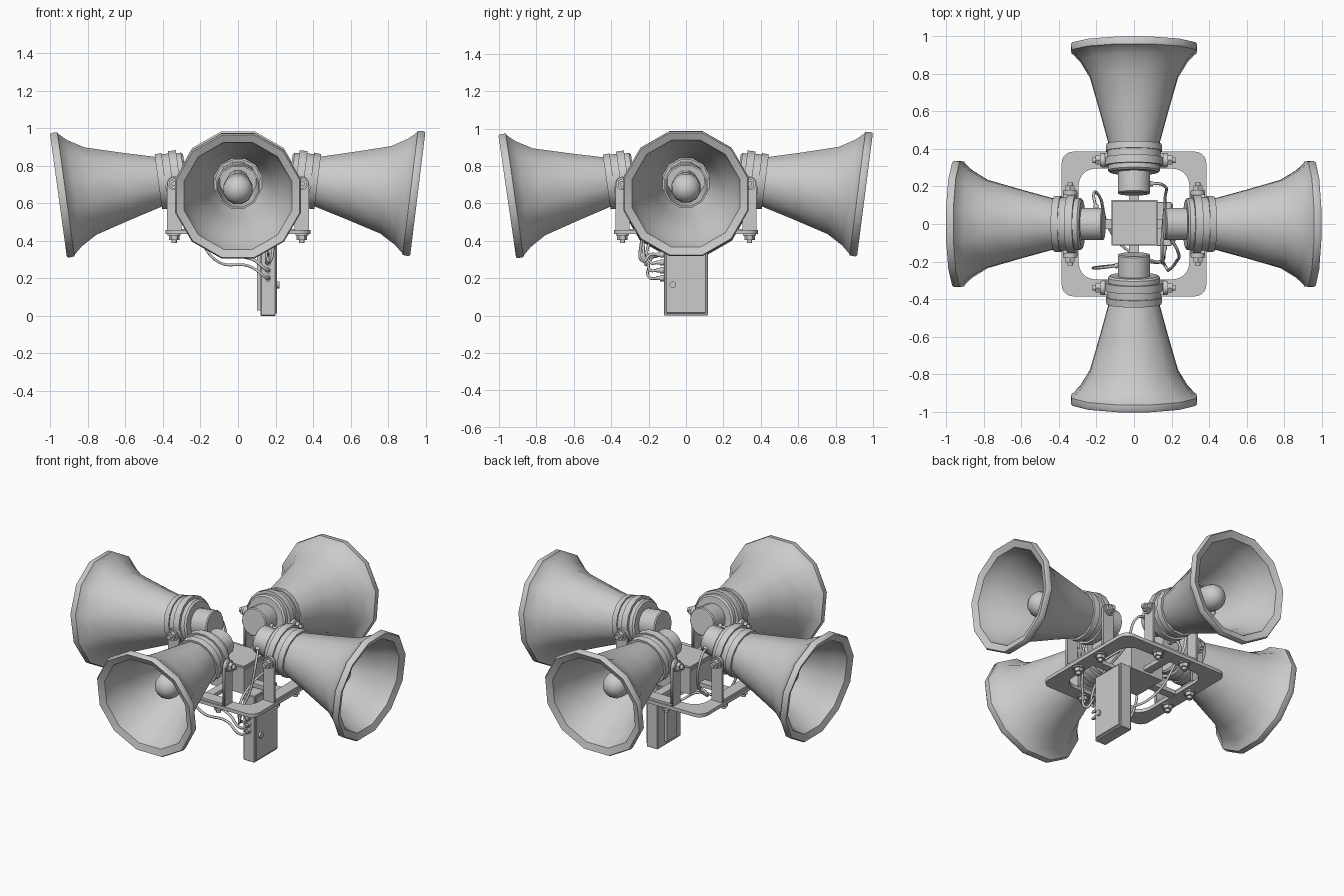
import bpy, bmesh
from math import sin, cos, pi, radians
from mathutils import Matrix, Vector

if "Cube" in bpy.data.objects:
    bpy.data.objects.remove(bpy.data.objects["Cube"])


def finish(name, bm, matrix=None, smooth=None):
    bmesh.ops.recalc_face_normals(bm, faces=bm.faces)
    me = bpy.data.meshes.new(name)
    bm.to_mesh(me)
    bm.free()
    ob = bpy.data.objects.new(name, me)
    bpy.context.collection.objects.link(ob)
    if matrix:
        ob.matrix_world = matrix
    if smooth:
        bpy.ops.object.select_all(action='DESELECT')
        ob.select_set(True)
        bpy.context.view_layer.objects.active = ob
        bpy.ops.object.shade_smooth_by_angle(angle=radians(smooth))
    return ob


def lathe(name, profile, n, matrix, smooth=40, closed=False):
    """Spin (axial, radius) points round local X."""
    bm = bmesh.new()
    rings = []
    for t, r in profile:
        if r == 0:
            rings.append([bm.verts.new((t, 0, 0))] * n)
        else:
            rings.append([bm.verts.new((t, r * cos(a), r * sin(a)))
                          for a in (2 * pi * (i + .5) / n for i in range(n))])
    pairs = list(zip(rings, rings[1:]))
    if closed:
        pairs.append((rings[-1], rings[0]))
    for a, b in pairs:
        for i in range(n):
            j = (i + 1) % n
            bm.faces.new(dict.fromkeys((a[i], a[j], b[j], b[i])))
    return finish(name, bm, matrix, smooth)


def box(name, lo, hi, bevel=0, matrix=None):
    lo, hi = Vector(lo), Vector(hi)
    bm = bmesh.new()
    bmesh.ops.create_cube(bm, size=1, matrix=Matrix.Translation((lo + hi) / 2)
                          @ Matrix.Diagonal((*(hi - lo), 1)))
    if bevel:
        bmesh.ops.bevel(bm, geom=bm.edges[:], offset=bevel, segments=1, affect='EDGES')
    return finish(name, bm, matrix)


def bolt(name, start, axis, matrix=None):
    """Washer, hex head and stub, pointing along axis."""
    m = (matrix or Matrix()) @ Matrix.Translation(start) @ \
        Vector(axis).to_track_quat('X', 'Z').to_matrix().to_4x4()
    lathe(name + "_washer", [(0, 0), (0, .036), (.01, .036), (.01, 0)], 12, m)
    lathe(name + "_head", [(.01, 0), (.01, .028), (.032, .028), (.032, 0)], 6, m, 20)
    lathe(name + "_stub", [(.03, 0), (.03, .015), (.05, .015), (.05, 0)], 8, m, 50)


def cable(name, pts, r=.008):
    cu = bpy.data.curves.new(name, 'CURVE')
    cu.dimensions = '3D'
    cu.bevel_depth, cu.bevel_resolution, cu.resolution_u = r, 1, 6
    cu.use_fill_caps = True
    sp = cu.splines.new('BEZIER')
    sp.bezier_points.add(len(pts) - 1)
    for p, co in zip(sp.bezier_points, pts):
        p.co = co
        p.handle_left_type = p.handle_right_type = 'AUTO'
    bpy.context.collection.objects.link(bpy.data.objects.new(name, cu))


def plate(name, loops, half, matrix):
    """Flat plate from outline loops (inner loops become holes)."""
    cu = bpy.data.curves.new(name, 'CURVE')
    cu.dimensions, cu.fill_mode, cu.extrude = '2D', 'BOTH', half
    for pts in loops:
        sp = cu.splines.new('POLY')
        sp.points.add(len(pts) - 1)
        for p, (x, y) in zip(sp.points, pts):
            p.co = (x, y, 0, 1)
        sp.use_cyclic_u = True
    ob = bpy.data.objects.new(name, cu)
    bpy.context.collection.objects.link(ob)
    ob.matrix_world = matrix


def rounded_square(h, r, n=5):
    return [((h - r) * sx + r * cos(a0 + k * pi / 2 / n), (h - r) * sy + r * sin(a0 + k * pi / 2 / n))
            for sx, sy, a0 in ((1, 1, 0), (-1, 1, pi / 2), (-1, -1, pi), (1, -1, 3 * pi / 2))
            for k in range(n + 1)]


# Horn wall, outside then back down the inside
HORN = [(.08, .137), (.26, .187), (.45, .243), (.535, .295), (.578, .335), (.582, .345),
        (.612, .347), (.622, .34), (.606, .298), (.53, .278), (.45, .231), (.26, .175), (.06, .125)]
COLLAR = [(-.065, 0), (-.065, .13), (-.055, .14), (-.03, .14), (-.03, .157), (.012, .157),
          (.012, .145), (.048, .145), (.048, .153), (.085, .15), (.085, .12), (.06, .12), (.06, 0)]
DRIVER = [(-.18, 0), (-.18, .082), (-.174, .088), (-.06, .088)]
TUBE = [(.05, .105), (.27, .122), (.27, .112), (.05, .098)]
BULLET = [(.06, .06), (.3, .078)] + [(.375 + .08 * sin(a), .08 * cos(a))
                                    for a in (0, .4, .8, 1.2)] + [(.455, 0)]

# Four horns with their brackets
for side, ang, tilt in (("right", 0, 7.0), ("back", 90, 7.3), ("left", 180, 7.8), ("front", 270, 8.2)):
    turn = Matrix.Rotation(radians(ang), 4, 'Z')
    m = turn @ Matrix.Translation((.34, 0, .726)) @ Matrix.Rotation(radians(tilt), 4, 'Y')
    lathe(side + "_horn", HORN, 12, m)
    lathe(side + "_collar", COLLAR, 16, m, 35)
    lathe(side + "_driver", DRIVER, 16, m, 35)
    lathe(side + "_inner_tube", TUBE, 12, m, 40, closed=True)
    lathe(side + "_bullet", BULLET, 12, m)
    # U bracket: base strap and two round-topped arms
    box(side + "_bracket_base", (.302, -.17, .455), (.378, .17, .471), 0, turn)
    arm = [(-.038, -.25), (.038, -.25)] + [(.038 * cos(k * pi / 8), .038 * sin(k * pi / 8)) for k in range(9)]
    for s in (-1, 1):
        am = turn @ Matrix.Translation((.34, s * .164, .705)) @ Matrix.Rotation(pi / 2, 4, 'X')
        plate(side + "_bracket_arm", [arm], .009, am)
        bolt(side + "_pivot_bolt", (.34, s * .172, .705), (0, s, 0), turn)
        bolt(side + "_frame_bolt", (.34, s * .1, .437), (0, 0, -1), turn)

# Square mounting frame
plate("mounting_frame", [rounded_square(.385, .06), rounded_square(.295, .09)], .011,
      Matrix.Translation((0, 0, .446)))

# Centre junction box and cross bars
box("centre_box", (-.115, -.11, .42), (.12, .122, .6))
box("centre_box_lid", (-.12, -.115, .575), (.125, .127, .59))
box("cross_bar_y", (-.027, -.31, .436), (.027, .31, .462))
box("cross_bar_x", (-.31, -.027, .436), (.31, .027, .462))

# Control box with door, rear rail and latch
box("control_box", (.12, -.118, 0), (.2, .118, .43), .004)
box("control_box_door", (.196, -.108, .012), (.207, .108, .42), .003)
box("control_box_rail", (.102, -.05, .03), (.122, .05, .44))
lathe("door_latch", [(0, 0), (0, .018), (.014, .018), (.014, 0)], 10,
      Matrix.Translation((.206, -.07, .165)))

# Cable glands and cables
ROUTES = {
    "front": [(-.08, -.22, .73), (-.15, -.23, .71), (-.21, -.235, .6), (-.19, -.23, .4), (-.1, -.22, .285), (.06, -.2, .265)],
    "left": [(-.2, .08, .73), (-.215, .15, .7), (-.18, .14, .52), (-.13, -.03, .36), (-.02, -.15, .32), (.08, -.19, .3)],
    "back": [(.08, .215, .73), (.15, .21, .71), (.165, .13, .56), (.15, -.08, .48), (.15, -.19, .4)],
    "right": [(.2, -.08, .73), (.235, -.15, .68), (.225, -.2, .5), (.19, -.24, .38), (.17, -.23, .29)],
}
for k, (side, pts) in enumerate(ROUTES.items()):
    z = .2 + .042 * k
    gm = Matrix.Translation((.16, -.117, z)) @ Matrix.Rotation(-pi / 2, 4, 'Z')
    lathe("cable_gland", [(0, 0), (0, .018), (.022, .018), (.022, .012), (.04, .012), (.04, 0)], 8, gm, 50)
    cable(side + "_cable", pts + [(.155, -.19, z), (.16, -.15, z)])
    lathe(side + "_driver_gland", [(-.01, 0), (-.01, .015), (.02, .015), (.02, 0)], 8,
          Matrix.Translation(pts[0]) @ (Vector(pts[1]) - Vector(pts[0])).to_track_quat('X', 'Z').to_matrix().to_4x4(), 50)
